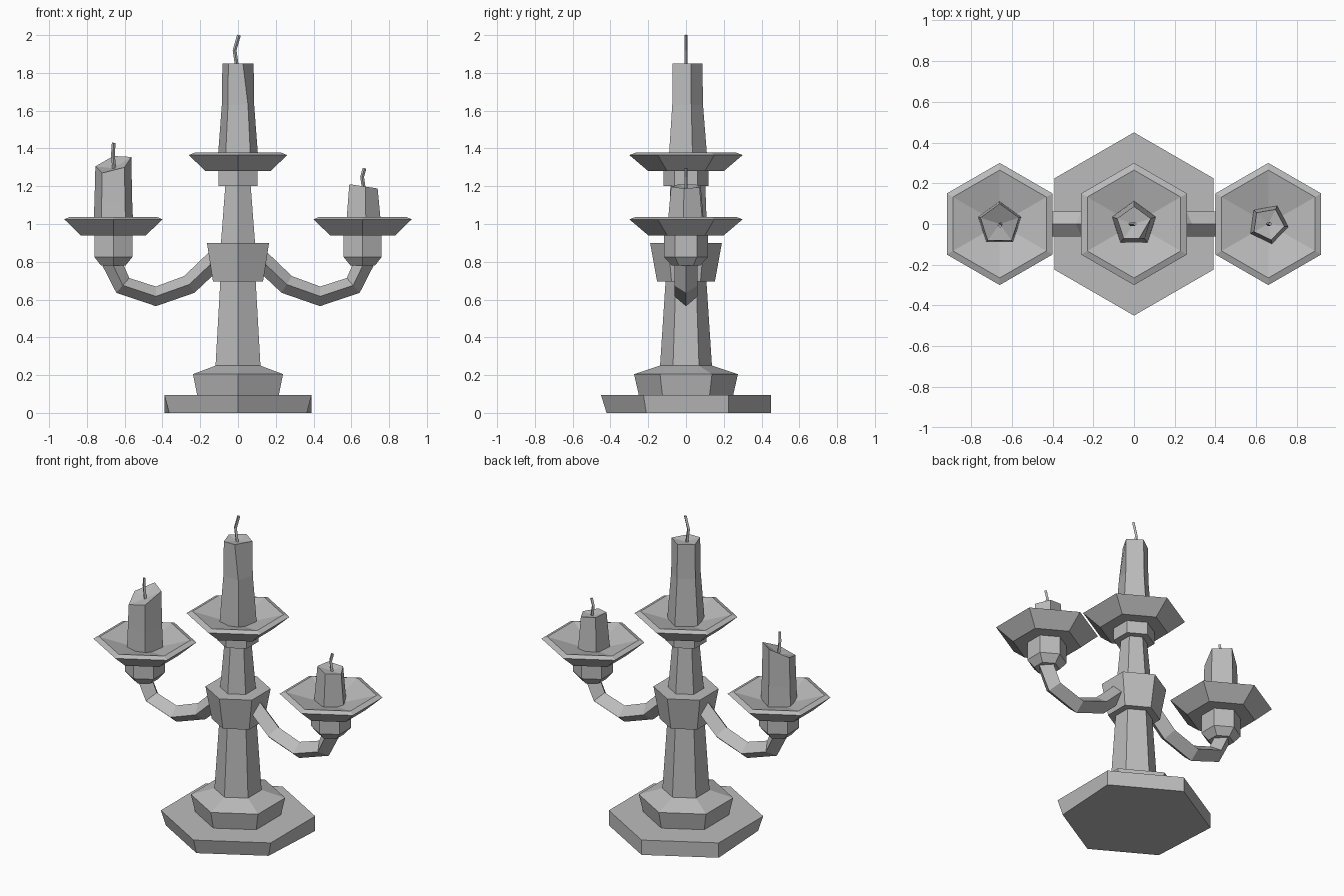
import bpy, bmesh, math
from mathutils import Vector

cube = bpy.data.objects.get("Cube")
if cube:
    bpy.data.objects.remove(cube, do_unlink=True)

GREY = (0.5, 0.5, 0.5, 1)
metal = bpy.data.materials.new("plain grey")
metal.use_nodes = True
metal.diffuse_color = GREY
metal.node_tree.nodes["Principled BSDF"].inputs["Base Color"].default_value = GREY


def ring(r, z, sides=6, turn=90, x=0):
    """Regular polygon of points, first corner at the turn angle."""
    angles = [math.radians(turn + 360 * k / sides) for k in range(sides)]
    return [Vector((x + r * math.cos(a), r * math.sin(a), z)) for a in angles]


def skin(name, rings, pit=None):
    """Bridge rings of points; cap the ends, or close the last one on a pit point."""
    bm = bmesh.new()
    loops = [[bm.verts.new(p) for p in pts] for pts in rings]
    n = len(loops[0])
    for a, b in zip(loops, loops[1:]):
        for i in range(n):
            j = (i + 1) % n
            bm.faces.new((a[i], a[j], b[j], b[i]))
    bm.faces.new(loops[0][::-1])
    if pit is None:
        bm.faces.new(loops[-1])
    else:
        centre = bm.verts.new(pit)
        for i in range(n):
            bm.faces.new((loops[-1][i], loops[-1][(i + 1) % n], centre))
    bmesh.ops.recalc_face_normals(bm, faces=bm.faces)
    mesh = bpy.data.meshes.new(name)
    bm.to_mesh(mesh)
    bm.free()
    mesh.materials.append(metal)
    obj = bpy.data.objects.new(name, mesh)
    bpy.context.collection.objects.link(obj)
    return obj


def turned(name, profile, x=0):
    return skin(name, [ring(r, z, x=x) for r, z in profile])


def drip_pan(name, x, z):
    rings = [ring(r, z + h, x=x) for r, h in ((0.2, 0), (0.3, 0.085), (0.265, 0.098))]
    skin(name, rings, pit=(x, 0, z + 0.025))


def sweep(name, path, half_y, half_n):
    """Diamond section carried along a path in the xz plane."""
    pts = [Vector((x, y, z)) for x, y, z in path]
    rings = []
    for i, p in enumerate(pts):
        before = (p - pts[max(i - 1, 0)]).normalized()
        after = (pts[min(i + 1, len(pts) - 1)] - p).normalized()
        t = (before + after).normalized()
        normal = Vector((-t.z, 0, t.x))
        side = Vector((0, half_y, 0))
        rings.append([p + normal * half_n, p + side, p - normal * half_n, p - side])
    return skin(name, rings)


# Foot: the front half leans in towards the floor
bottom = ring(0.45, 0)
for p in bottom:
    if p.y < 0:
        p.x *= 0.935
        p.y *= 0.935
skin("foot", [bottom, ring(0.45, 0.095)])
turned("foot_step", [(0.25, 0.095), (0.275, 0.205), (0.138, 0.25)])

# Stem
turned("lower_stem", [(0.138, 0.24), (0.108, 0.7)])
turned("collar", [(0.153, 0.695), (0.19, 0.9)])
turned("upper_stem", [(0.105, 0.89), (0.077, 1.21)])
turned("neck_ring", [(0.12, 1.2), (0.12, 1.285)])
drip_pan("centre_pan", 0, 1.28)

# Arms with sockets and pans
for side, s in (("left", 1), ("right", -1)):
    path = [(0.1, 0.83), (0.258, 0.68), (0.435, 0.617), (0.61, 0.675), (0.67, 0.8)]
    sweep(side + "_arm", [(s * x, 0, z) for x, z in path], 0.062, 0.052)
    turned(side + "_socket", [(0.075, 0.78), (0.116, 0.825), (0.116, 0.95)], s * 0.66)
    drip_pan(side + "_pan", s * 0.66, 0.94)

# Centre candle, with one front corner sliced at the top
rings = [ring(r, z, 5) for r, z in ((0.115, 1.3), (0.11, 1.38), (0.09, 1.63), (0.087, 1.85))]
rings[-1][3].x = 0.026
skin("centre_candle", rings, pit=(0, 0, 1.835))

# Right candle, melted unevenly
top = ring(0.1, 0, 5, x=-0.66)
for p, z in zip(top, (1.36, 1.305, 1.27, 1.3, 1.355)):
    p.z = z
skin("right_candle", [ring(0.112, 0.96, 5, x=-0.66), ring(0.105, 1.12, 5, x=-0.66), top],
     pit=(-0.66, 0, 1.295))

# Left candle, short and gently tilted
top = ring(0.08, 1.2, 5, -80, 0.66)
for p in top:
    p.z -= 0.15 * (p.x - 0.66)
skin("left_candle", [ring(0.102, 0.96, 5, -80, 0.66), top], pit=(0.66, 0, 1.185))

# Bent wicks
wicks = {
    "centre_wick": [(-0.005, 0, 1.83), (-0.018, 0, 1.92), (0.005, 0, 2.0)],
    "right_wick": [(-0.655, 0, 1.28), (-0.662, -0.005, 1.37), (-0.658, -0.01, 1.43)],
    "left_wick": [(0.667, 0, 1.18), (0.657, 0, 1.25), (0.67, 0, 1.295)],
}
for name, path in wicks.items():
    sweep(name, path, 0.009, 0.01)
